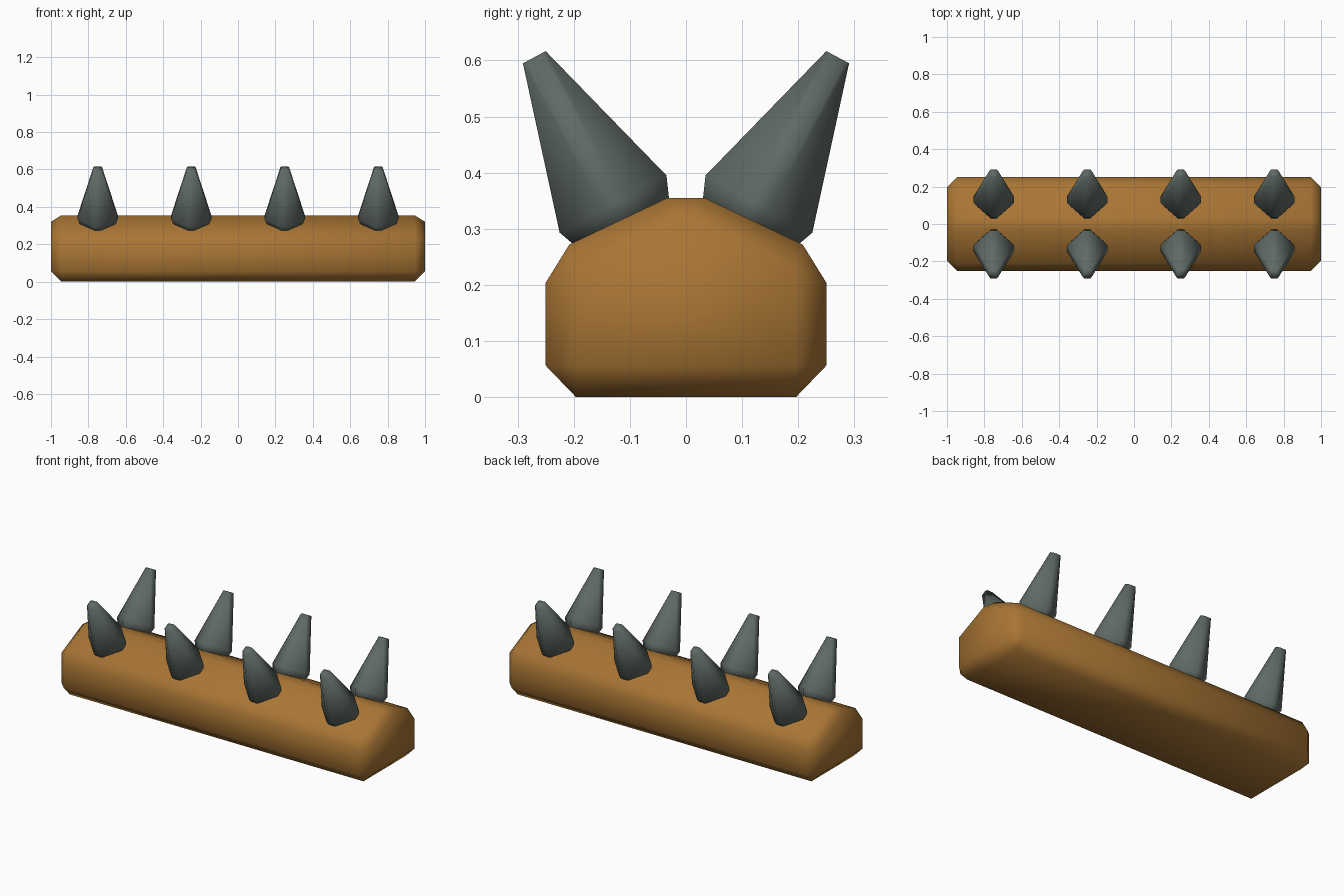
import bpy, bmesh, math
from mathutils import Matrix, Vector

if "Cube" in bpy.data.objects:
    bpy.data.objects.remove(bpy.data.objects["Cube"])


def material(name, rgb):
    m = bpy.data.materials.new(name)
    m.diffuse_color = (*rgb, 1)
    m.use_nodes = True
    m.node_tree.nodes["Principled BSDF"].inputs["Base Color"].default_value = m.diffuse_color
    return m


def hull_object(name, points, mat, matrix=Matrix()):
    """Smooth-shaded convex solid around the given points."""
    bm = bmesh.new()
    for p in points:
        bm.verts.new(matrix @ Vector(p))
    bmesh.ops.convex_hull(bm, input=bm.verts[:])
    bmesh.ops.dissolve_limit(bm, angle_limit=math.radians(2),
                             verts=bm.verts[:], edges=bm.edges[:])
    bmesh.ops.recalc_face_normals(bm, faces=bm.faces[:])
    for f in bm.faces:
        f.smooth = True
    me = bpy.data.meshes.new(name)
    bm.to_mesh(me)
    bm.free()
    me.materials.append(mat)
    ob = bpy.data.objects.new(name, me)
    bpy.context.collection.objects.link(ob)
    return ob


wood = material("brown wood", (0.40, 0.18, 0.035))
iron = material("grey green iron", (0.115, 0.145, 0.13))

# Beam: bevelled house-shaped profile with smaller end caps
half = [(0.196, 0), (0.25, 0.056), (0.25, 0.204), (0.208, 0.272), (0.033, 0.355)]
cap = [(0.196, 0.056), (0.196, 0.227), (0, 0.32)]
points = []
for sx in (-1, 1):
    points += [(sx * 0.945, s * y, z) for y, z in half for s in (-1, 1)]
    points += [(sx, s * y, z) for y, z in cap for s in ((-1, 1) if y else (1,))]
hull_object("beam", points, wood)


# Spikes: four-sided tapered pegs with chamfered corners
def ring(r, c, z):
    pts = []
    for s in (-1, 1):
        for t in (-1, 1):
            pts += [(s * r, t * c, z), (s * c, t * r, z)]
    return pts


spike = ring(0.088, 0.015, -0.05) + ring(0.108, 0.02, 0) + ring(0.023, 0.016, 0.297)
tilt = math.radians(28.2)
for side, label in ((-1, "front"), (1, "back")):
    for i in range(4):
        place = (Matrix.Translation((-0.75 + 0.5 * i, side * 0.13, 0.344))
                 @ Matrix.Rotation(-side * tilt, 4, 'X'))
        hull_object(f"{label}_spike_{i + 1}", spike, iron, place)
